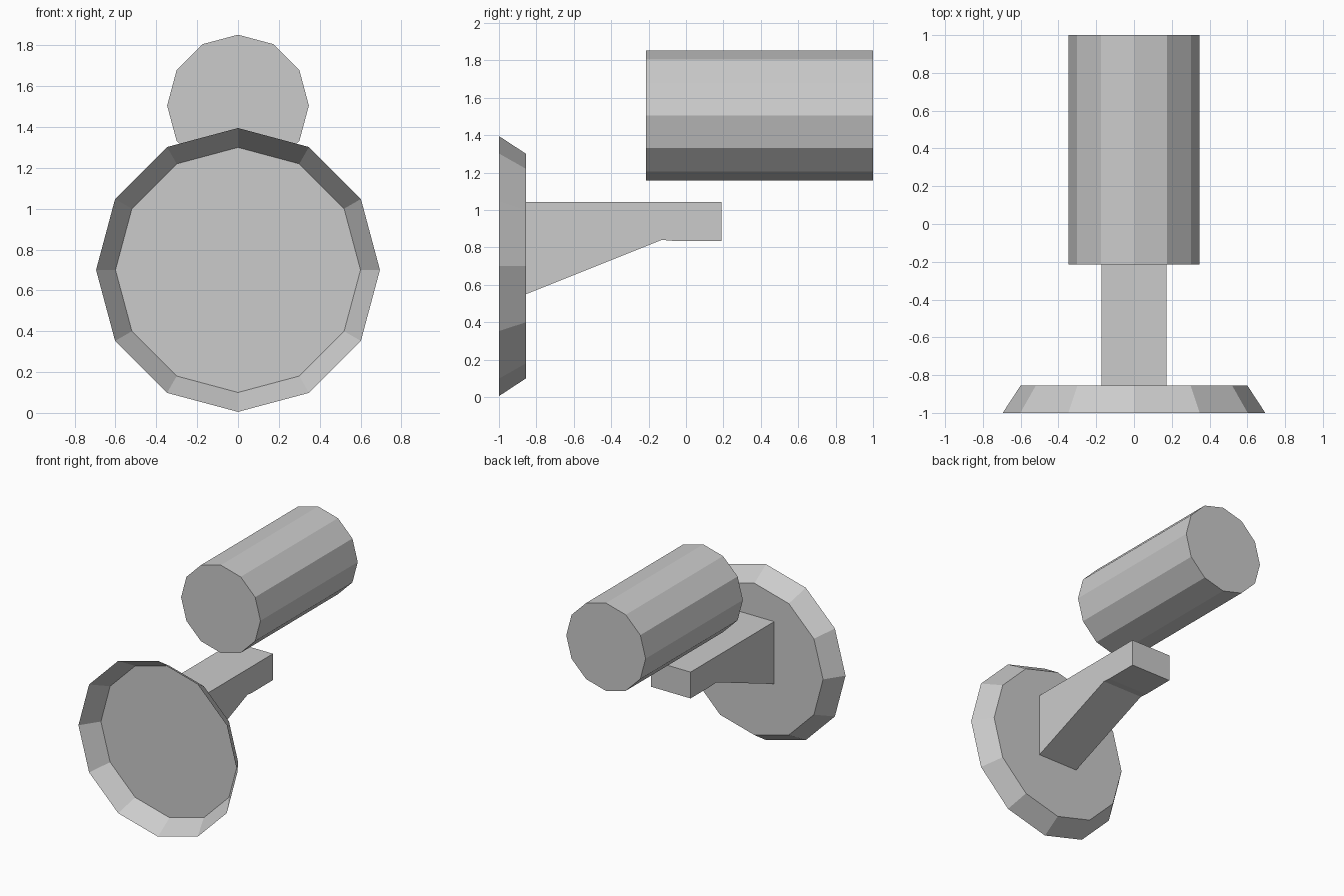
import bpy, bmesh
from math import radians
from mathutils import Matrix

if "Cube" in bpy.data.objects:
    bpy.data.objects.remove(bpy.data.objects["Cube"])


def finish(bm, name):
    mesh = bpy.data.meshes.new(name)
    bm.to_mesh(mesh)
    bm.free()
    obj = bpy.data.objects.new(name, mesh)
    bpy.context.collection.objects.link(obj)
    return obj


def round_part(name, r_front, r_back, y0, y1, z, open_front=False):
    """Twelve-sided drum or cone lying along y."""
    bm = bmesh.new()
    place = Matrix.Translation((0, (y0 + y1) / 2, z)) @ Matrix.Rotation(radians(-90), 4, 'X')
    bmesh.ops.create_cone(bm, cap_ends=True, segments=12, radius1=r_front,
                          radius2=r_back, depth=y1 - y0, matrix=place)
    if open_front:
        bm.normal_update()
        front = [f for f in bm.faces if f.normal.y < -0.99]
        bmesh.ops.delete(bm, geom=front, context='FACES_ONLY')
    return finish(bm, name)


def side_profile(name, points, half_width):
    """Extrude a (y, z) outline across x."""
    bm = bmesh.new()
    face = bm.faces.new([bm.verts.new((-half_width, y, z)) for y, z in points])
    ext = bmesh.ops.extrude_face_region(bm, geom=[face], use_keep_orig=True)
    verts = [v for v in ext["geom"] if isinstance(v, bmesh.types.BMVert)]
    bmesh.ops.translate(bm, verts=verts, vec=(2 * half_width, 0, 0))
    bmesh.ops.recalc_face_normals(bm, faces=bm.faces[:])
    return finish(bm, name)


# Shallow dish, a thin shell open to the front
round_part("dish", 0.695, 0.60, -1.0, -0.855, 0.70, open_front=True)

# Bracket arm with sloping underside
side_profile("bracket_arm", [(-0.855, 1.043), (0.19, 1.043), (0.19, 0.835),
                             (-0.07, 0.835), (-0.13, 0.84), (-0.855, 0.55)], 0.173)

# Floating barrel above the arm
round_part("barrel", 0.347, 0.347, -0.215, 1.0, 1.505)
